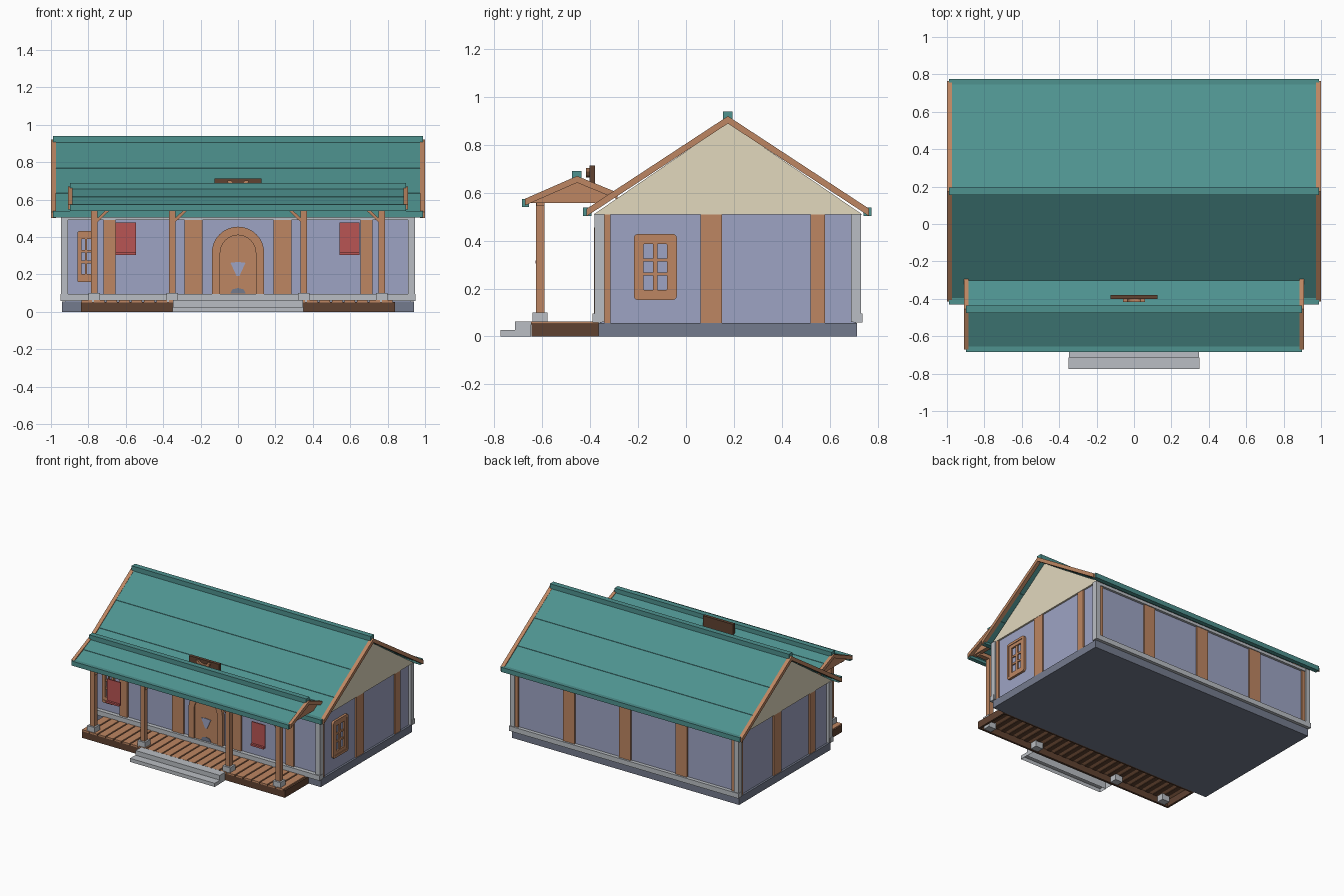
import bpy, bmesh, math

if "Cube" in bpy.data.objects:
    bpy.data.objects.remove(bpy.data.objects["Cube"])

def mat(name, r, g, b):
    m = bpy.data.materials.new(name)
    lin = [((c / 255 + 0.055) / 1.055) ** 2.4 for c in (r, g, b)]
    m.diffuse_color = (*lin, 1)
    m.use_nodes = True
    m.node_tree.nodes["Principled BSDF"].inputs["Base Color"].default_value = m.diffuse_color
    return m

TEAL = mat("teal_roof", 78, 146, 143)
WOOD = mat("warm_wood", 189, 134, 98)
DARK = mat("dark_wood", 96, 66, 49)
WALL = mat("lavender_wall", 158, 164, 196)
TRIM = mat("light_grey_trim", 186, 190, 195)
STONE = mat("slate_foundation", 116, 123, 141)
CREAM = mat("cream_gable", 226, 216, 190)
RED = mat("red_cloth", 184, 85, 84)

def finish(name, bm, material):
    bmesh.ops.recalc_face_normals(bm, faces=bm.faces)
    me = bpy.data.meshes.new(name)
    bm.to_mesh(me)
    bm.free()
    me.materials.append(material)
    ob = bpy.data.objects.new(name, me)
    bpy.context.collection.objects.link(ob)
    return ob

def add_prism(bm, axis, pts, a, b):
    """Extrude a 2D outline: axis x uses (y,z) points, axis y uses (x,z)."""
    def co(p, d):
        return (d, p[0], p[1]) if axis == 'x' else (p[0], d, p[1])
    lo = [bm.verts.new(co(p, a)) for p in pts]
    hi = [bm.verts.new(co(p, b)) for p in pts]
    n = len(pts)
    bm.faces.new(lo)
    bm.faces.new(hi[::-1])
    for i in range(n):
        j = (i + 1) % n
        bm.faces.new((lo[j], lo[i], hi[i], hi[j]))

def prisms(name, material, axis, items, open_bottom=False):
    bm = bmesh.new()
    for pts, a, b in items:
        add_prism(bm, axis, pts, a, b)
    if open_bottom:
        low = [f for f in bm.faces if all(v.co.z < .001 for v in f.verts)]
        bmesh.ops.recalc_face_normals(bm, faces=bm.faces)
        bmesh.ops.delete(bm, geom=low, context='FACES')
    return finish(name, bm, material)

def boxes(name, material, *items, open_bottom=False):
    """Each item is x0,x1,y0,y1,z0,z1."""
    return prisms(name, material, 'x', [
        ([(y0, z0), (y1, z0), (y1, z1), (y0, z1)], x0, x1)
        for x0, x1, y0, y1, z0, z1 in items], open_bottom)

def slab(a, b, t):
    return [a, b, (b[0], b[1] - t), (a[0], a[1] - t)]

def lerp(a, b, f):
    return (a[0] + (b[0] - a[0]) * f, a[1] + (b[1] - a[1]) * f)

def ring(outer, inner, a, b):
    """Quads joining two matching closed outlines."""
    n = len(outer)
    return [([outer[i], outer[(i + 1) % n], inner[(i + 1) % n], inner[i]], a, b) for i in range(n)]

# Foundation, walls and gables
boxes("foundation", STONE, (-.94, .94, -.365, .715, 0, .056))
boxes("walls", WALL, (-.925, .925, -.36, .71, .05, .52))
prisms("gable_ends", CREAM, 'x', [
    ([(-.385, .51), (.735, .51), (.175, .893)], s * .90, s * .938) for s in (-1, 1)])

# Grey corner posts and long-side rails
boxes("corner_posts", TRIM, *[
    (*sorted((s * .908, s * .946)), y0, y1, .06, .512)
    for s in (-1, 1) for y0, y1 in ((-.382, -.34), (.69, .73))])
boxes("wall_rails", TRIM,
      (-.948, .948, -.39, -.35, .058, .095), (-.948, .948, .70, .736, .058, .095),
      (-.91, .91, -.38, -.35, .49, .512), (-.91, .91, .70, .728, .49, .512))

# Timber pilasters
boxes("front_pilasters", WOOD, *[(a, b, -.373, -.35, .09, .495) for a, b in
      ((-.72, -.655), (-.285, -.19), (.19, .285), (.655, .72))])
boxes("back_pilasters", WOOD, *[(c - w, c + w, .70, .722, .09, .495) for c, w in
      ((-.465, .047), (0, .047), (.465, .047), (-.895, .013), (.895, .013))])
boxes("right_pilasters", WOOD, *[(.91, .936, a, b, .057, .512) for a, b in
      ((-.34, -.315), (.06, .15), (.52, .58))])
boxes("left_pilasters", WOOD, *[(-.936, -.91, a, b, .057, .512) for a, b in
      ((.665, .69), (.21, .30), (-.19, -.125))])

# Windows: rounded frame, inner rim and glazing bars
def round_rect(c, zc, w, h, r):
    out = []
    for k, (sx, sz) in enumerate(((1, 1), (-1, 1), (-1, -1), (1, -1))):
        for i in range(4):
            t = math.pi / 2 * (k + i / 3)
            out.append((c + sx * (w - r) + r * math.cos(t), zc + sz * (h - r) + r * math.sin(t)))
    return out

def window(name, axis, c, zc, w, h, base, out):
    o = round_rect(c, zc, w, h, w * .2)
    m = round_rect(c, zc, w * .8, h * .87, .002)
    n = round_rect(c, zc, w * .54, h * .69, .002)
    iw, ih, bar = w * .56, h * .7, w * .11
    bars = [[(c - bar, zc - ih), (c + bar, zc - ih), (c + bar, zc + ih), (c - bar, zc + ih)]]
    for f in (-.3, .3):
        z = zc + f * ih
        bars.append([(c - iw, z - .007), (c + iw, z - .007), (c + iw, z + .007), (c - iw, z + .007)])
    prisms(name, WOOD, axis,
           ring(o, m, base, base + out * .02) + ring(m, n, base, base + out * .015)
           + [(b, base, base + out * .011) for b in bars])

window("side_window", 'x', -.128, .29, .09, .138, .922, 1)
window("front_window", 'y', -.812, .295, .047, .136, -.358, -1)

# Arched door with frame and inlay plates
def arch(r, zc, z0, n=16):
    return [(r, z0)] + [(r * math.cos(math.pi * i / n), zc + r * math.sin(math.pi * i / n))
                        for i in range(n + 1)] + [(-r, z0)]

outer, inner = arch(.14, .315, .092), arch(.095, .315, .092)
prisms("door_frame", WOOD, 'y', ring(outer, inner, -.384, -.35)[:-1])
prisms("door_panel", WOOD, 'y', [(inner, -.375, -.35)])
prisms("door_inlay_top", WALL, 'y', [
    ([(-.04, .262), (0, .267), (.04, .262), (.008, .192), (-.008, .192)], -.379, -.37)])
prisms("door_inlay_bottom", STONE, 'y', [
    ([(-.042, .097), (.042, .097), (.03, .12), (0, .127), (-.03, .12)], -.379, -.37)])

# Red cloths hanging between the porch posts, each with a bottom rod
SPANS = ((-.655, -.545), (.542, .65))
boxes("red_cloths", RED, *[
    it for a, b in SPANS for it in
    ((a, b, -.612, -.604, .318, .478), (a, b, -.628, -.602, .304, .318))])

# Gabled roofs: overlapping panels, barge boards, ridge and eave caps
def roof(tag, ridge, eaves, hx, bx0, bx1, t, cuts, caps, cap_x):
    panels, barge = [], []
    up = .008
    for e in eaves:
        for i in range(len(cuts) - 1):
            lift = .003 * (len(cuts) - 2 - i)
            a, b = lerp(ridge, e, cuts[i]), lerp(ridge, e, cuts[i + 1])
            panels.append((slab((a[0], a[1] + lift), (b[0], b[1] + lift), t), -hx, hx))
        for s in (-1, 1):
            barge.append((slab((ridge[0], ridge[1] + up), (e[0], e[1] + up), t + .012),
                          s * bx0, s * bx1))
    prisms(tag + "_roof_panels", TEAL, 'x', panels)
    prisms(tag + "_barge_boards", WOOD, 'x', barge)
    boxes(tag + "_roof_caps", TEAL, *[(-cap_x, cap_x, *c) for c in caps])

roof("main", (.175, .912), ((-.415, .525), (.765, .525)), .975, .972, 1.0, .019, (0, .385, .72, 1),
     ((.155, .195, .90, .94), (-.43, -.395, .503, .538), (.742, .775, .503, .538)), .988)
roof("porch", (-.455, .662), ((-.672, .567), (-.285, .592)), .888, .884, .908, .016, (0, .5, 1),
     ((-.476, -.436, .655, .69), (-.685, -.655, .54, .574)), .897)

# Porch gable trusses and beam
prisms("porch_trusses", WOOD, 'x', [
    ([(-.65, .557), (-.36, .557), (-.31, .59), (-.455, .65)], s * .85, s * .882)
    for s in (-1, 1)])
boxes("porch_beam", WOOD, (-.87, .87, -.625, -.59, .545, .572))

# Porch posts, stone bases and angled braces
POSTS = (-.768, -.352, .352, .768)
boxes("porch_posts", WOOD, *[(x - .018, x + .018, -.626, -.59, .06, .56) for x in POSTS])
boxes("post_bases", TRIM, *[(x - .031, x + .031, -.64, -.578, .004, .1) for x in POSTS])
prisms("post_braces", WOOD, 'y', [
    ([(x + d * .012, .475), (x + d * .012, .497), (x + d * .065, .548), (x + d * .088, .548)],
     -.618, -.598)
    for x in POSTS for d in ((1,) if x < 0 else (-1,))])

# Porch deck: dark frame with bearers under the gaps, and planks on top
PITCH = .067
boxes("deck_frame", DARK,
      (-.84, .84, -.645, -.63, 0, .053), (-.84, .84, -.38, -.365, 0, .053),
      (-.84, -.825, -.645, -.365, 0, .053), (.825, .84, -.645, -.365, 0, .053),
      *[(-.838 + i * PITCH - .022, -.838 + i * PITCH + .012, -.635, -.37, .046, .053)
        for i in range(1, 25)])
boxes("deck_planks", WOOD, *[
    (-.838 + i * PITCH, -.838 + i * PITCH + .057, -.647, -.366, .05, .062) for i in range(25)])

# Stone steps, open underneath
boxes("steps", TRIM, (-.35, .35, -.775, -.713, 0, .027), (-.348, .348, -.713, -.648, 0, .062),
      open_bottom=True)

# Blank sign board on the porch roof with a small curved ornament
boxes("sign_board", DARK, (-.125, .125, -.402, -.379, .625, .713))
arc = [(.058 * math.cos(math.pi * i / 8), .703 - .04 * math.sin(math.pi * i / 8)) for i in range(9)]
prisms("sign_ornament", WOOD, 'y', [
    ([arc[i], arc[i + 1], (arc[i + 1][0] * .6, .703 - (.703 - arc[i + 1][1]) * .5),
      (arc[i][0] * .6, .703 - (.703 - arc[i][1]) * .5)], -.418, -.40) for i in range(8)])
